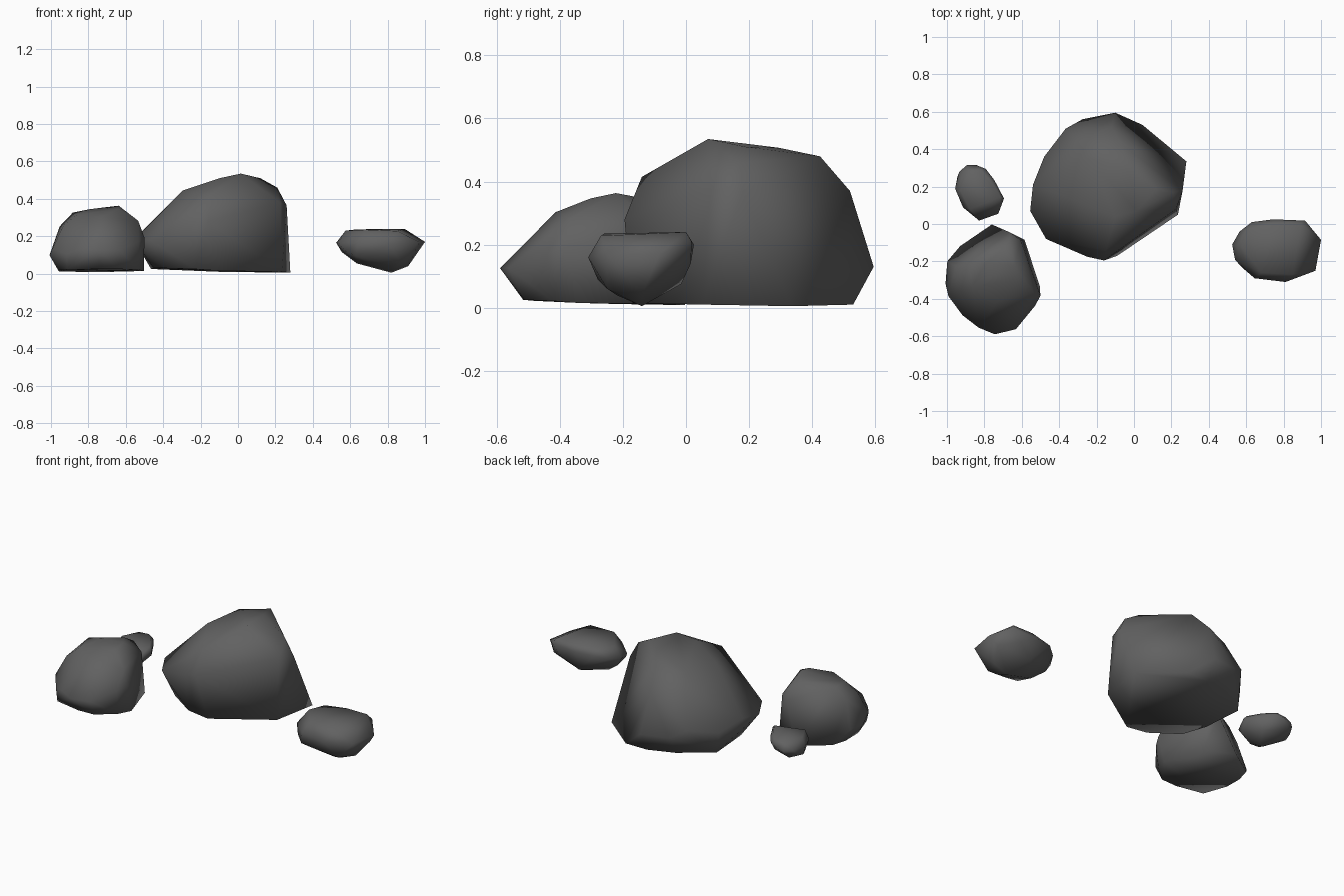
import bpy, bmesh, math

stone = bpy.data.materials.new("dark grey stone")
stone.diffuse_color = (0.12, 0.12, 0.12, 1)


def rock_mesh(name, points, origin):
    """Convex boulder chiselled from its corner points, centred on an origin."""
    bm = bmesh.new()
    for p in points:
        bm.verts.new([a - b for a, b in zip(p, origin)])
    hull = bmesh.ops.convex_hull(bm, input=bm.verts)
    spare = {g for g in hull["geom_interior"] + hull["geom_unused"]
             if isinstance(g, bmesh.types.BMVert)}
    bmesh.ops.delete(bm, geom=list(spare), context='VERTS')
    bmesh.ops.recalc_face_normals(bm, faces=bm.faces)
    mesh = bpy.data.meshes.new(name)
    bm.to_mesh(mesh)
    bm.free()
    mesh.materials.append(stone)
    mesh.shade_smooth()
    return mesh


def place(name, mesh, location, scale=1.0, turn=0.0):
    ob = bpy.data.objects.new(name, mesh)
    bpy.context.collection.objects.link(ob)
    ob.location = location
    ob.scale = (scale,) * 3
    ob.rotation_euler.z = math.radians(turn)


# Tall boulder shape: crown, steep right side, back, left side, front
tall = rock_mesh("tall_boulder", [
    (.015, .07, .535), (.12, .19, .51), (-.03, .295, .507), (-.07, .425, .48),
    (-.24, .35, .46), (-.10, .04, .51), (-.295, .12, .445), (.21, .17, .46),
    (.28, .335, .005), (.26, .18, .365), (.235, .05, .01), (.225, .08, .38),
    (-.10, .595, .13), (-.10, .53, .01), (-.12, .52, .37), (-.275, .56, .14),
    (-.365, .51, .19), (-.30, .44, .37), (.045, .53, .01),
    (-.465, .36, .025), (-.48, .36, .15), (-.54, .21, .20), (-.555, .07, .18),
    (-.47, -.08, .18), (-.45, .10, .03), (-.40, -.05, .03), (-.27, .49, .02),
    (-.16, -.195, .28), (-.15, -.14, .415), (-.09, -.17, .015),
    (-.25, -.175, .25), (-.23, -.16, .025),
], (-.135, .20, 0))

# Flat stone shape: level top, rim, tapering underside
flat = rock_mesh("flat_stone", [
    (.575, -.12, .23), (.62, -.03, .235), (.75, .00, .24), (.89, .00, .24),
    (.68, -.26, .235), (.85, -.27, .228), (1.0, -.085, .17), (.97, -.25, .17),
    (.81, -.31, .16), (.645, -.29, .17), (.54, -.19, .165), (.525, -.11, .165),
    (.565, -.04, .18), (.63, .01, .20), (.745, .025, .20), (.915, .018, .21),
    (.85, .015, .14), (.82, -.14, .005), (.91, -.14, .04), (.635, -.15, .055),
    (.82, -.22, .04), (.555, -.12, .115), (.75, -.015, .075), (.70, -.28, .09),
    (.955, -.06, .11), (.63, -.275, .095), (.575, -.23, .12), (.87, -.25, .06),
], (.7625, -.1425, .12))

# Each shape is used twice, large and small
place("large_boulder", tall, (-.135, .20, 0))
place("medium_boulder", tall, (-.75, -.295, .005), .67, 74)
place("flat_stone", flat, (.7625, -.1425, .12))
place("small_stone", flat, (-.835, .17, .10), .65, -60)
